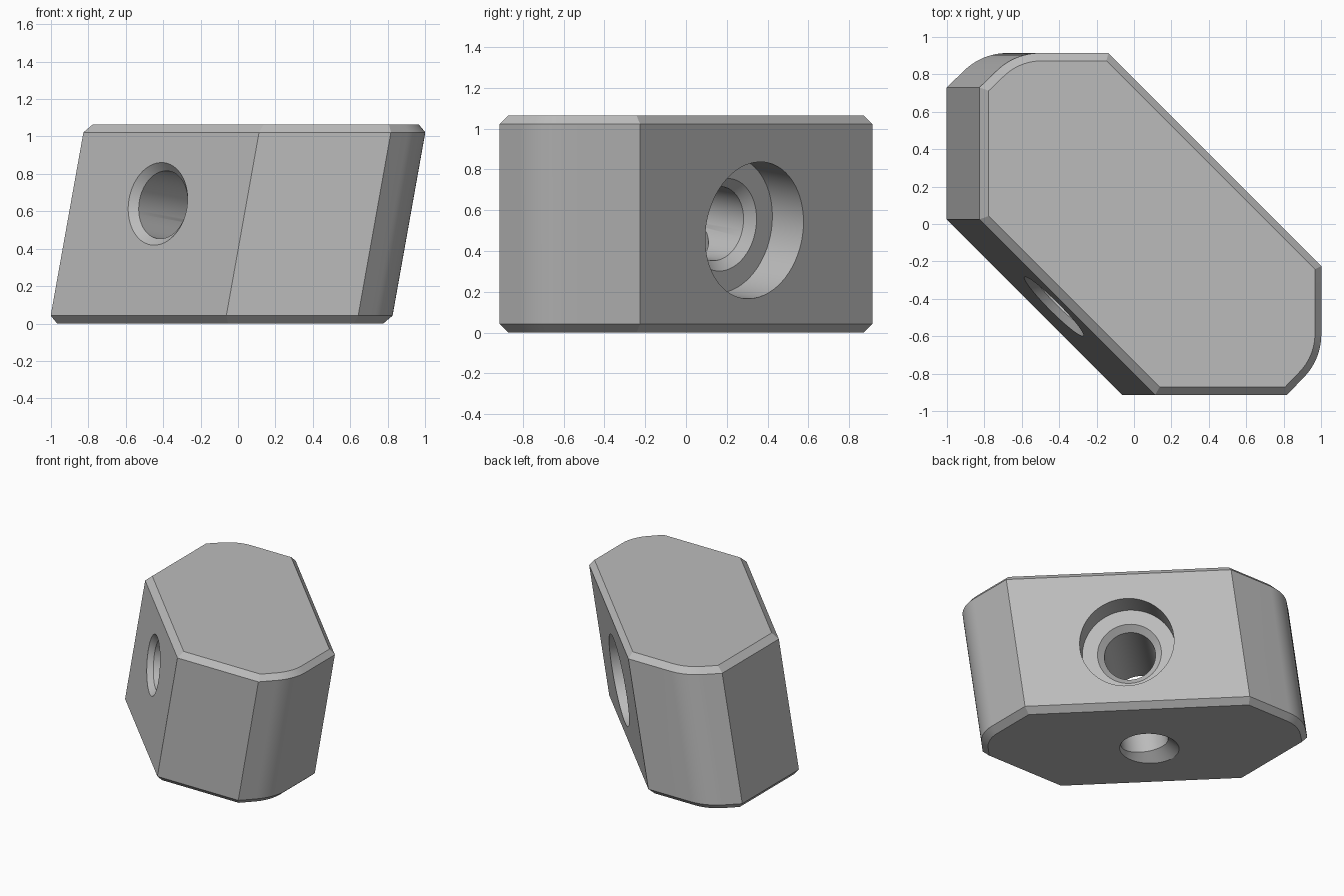
import bpy, bmesh, math
from mathutils import Vector

cube = bpy.data.objects.get("Cube")
if cube:
    bpy.data.objects.remove(cube, do_unlink=True)

SLOPE = 0.1786          # sideways lean of the body per unit height
HEIGHT, CHAMFER = 1.064, 0.042
HALF = 0.914            # half width of the outline

steel = bpy.data.materials.new("grey_steel")
steel.use_nodes = True
grey = (0.5, 0.5, 0.5, 1)
steel.diffuse_color = grey
steel.node_tree.nodes["Principled BSDF"].inputs["Base Color"].default_value = grey


def lean(z):
    return (z - HEIGHT / 2) * SLOPE


def make_object(name, bm):
    bmesh.ops.recalc_face_normals(bm, faces=bm.faces)
    mesh = bpy.data.meshes.new(name)
    bm.to_mesh(mesh)
    bm.free()
    mesh.materials.append(steel)
    obj = bpy.data.objects.new(name, mesh)
    bpy.context.collection.objects.link(obj)
    return obj


def loft(name, rings):
    """Skin a stack of closed rings and cap both ends."""
    bm = bmesh.new()
    loops = [[bm.verts.new(p) for p in ring] for ring in rings]
    for a, b in zip(loops, loops[1:]):
        for i in range(len(a)):
            j = (i + 1) % len(a)
            bm.faces.new((a[i], a[j], b[j], b[i]))
    bm.faces.new(loops[0])
    bm.faces.new(loops[-1])
    return make_object(name, bm)


def inset(points, d):
    """Move every edge of a clockwise outline inward by d."""
    result = []
    for i, p in enumerate(points):
        e1 = (p - points[i - 1]).normalized()
        e2 = (points[(i + 1) % len(points)] - p).normalized()
        n1, n2 = Vector((e1.y, -e1.x)), Vector((e2.y, -e2.x))
        result.append(p + (n1 + n2) * d / (1 + n1.dot(n2)))
    return result


def revolve(name, origin, axis, profile, sides=64):
    """Turn (distance, radius) pairs around an axis."""
    axis = Vector(axis).normalized()
    u = axis.orthogonal().normalized()
    v = axis.cross(u)
    angles = [math.tau * i / sides for i in range(sides)]
    return loft(name, [[Vector(origin) + axis * t + (u * math.cos(a) + v * math.sin(a)) * r
                        for a in angles] for t, r in profile])


# Outline: half of it, then mirrored across the diagonal
radius, steps = 0.33, 12
half = [Vector((-HALF, 0.025)), Vector((-HALF, 0.73))]
for i in range(steps + 1):
    a = math.radians(135 - 45 * i / steps)
    half.append(Vector((-0.59 + radius * math.cos(a), HALF - radius + radius * math.sin(a))))
half.append(Vector((-0.225, HALF)))
outline = half + [Vector((p.y, p.x)) for p in reversed(half)]

# Leaning body with chamfered top and bottom rims
levels = [(0, CHAMFER), (CHAMFER, 0), (HEIGHT - CHAMFER, 0), (HEIGHT, CHAMFER)]
body = loft("nut_body", [[(p.x + lean(z), p.y, z) for p in inset(outline, d)]
                         for z, d in levels])

# Stepped cross bore, square to the slanted diagonal faces
length = 1.108
bore = revolve("cross_bore_cutter", (-0.43, -0.443, 0.64), (1, 1, -SLOPE),
               [(-0.1, 0.325), (0.042, 0.183), (length - 0.26, 0.183),
                (length - 0.216, 0.229), (length - 0.216, 0.338), (length + 0.2, 0.338)])

# Countersunk hole rising from the underside into the bore
screw = revolve("screw_hole_cutter", (-0.06 + lean(0), -0.06, 0), (SLOPE, 0, 1),
                [(-0.1, 0.305), (0.035, 0.17), (0.55, 0.17)])

bpy.context.view_layer.objects.active = body
for cutter in (bore, screw):
    mod = body.modifiers.new(cutter.name, 'BOOLEAN')
    mod.operation = 'DIFFERENCE'
    mod.solver = 'EXACT'
    mod.object = cutter
    bpy.ops.object.modifier_apply(modifier=mod.name)
    bpy.data.objects.remove(cutter, do_unlink=True)

body.select_set(True)
bpy.ops.object.shade_smooth_by_angle(angle=math.radians(25))
